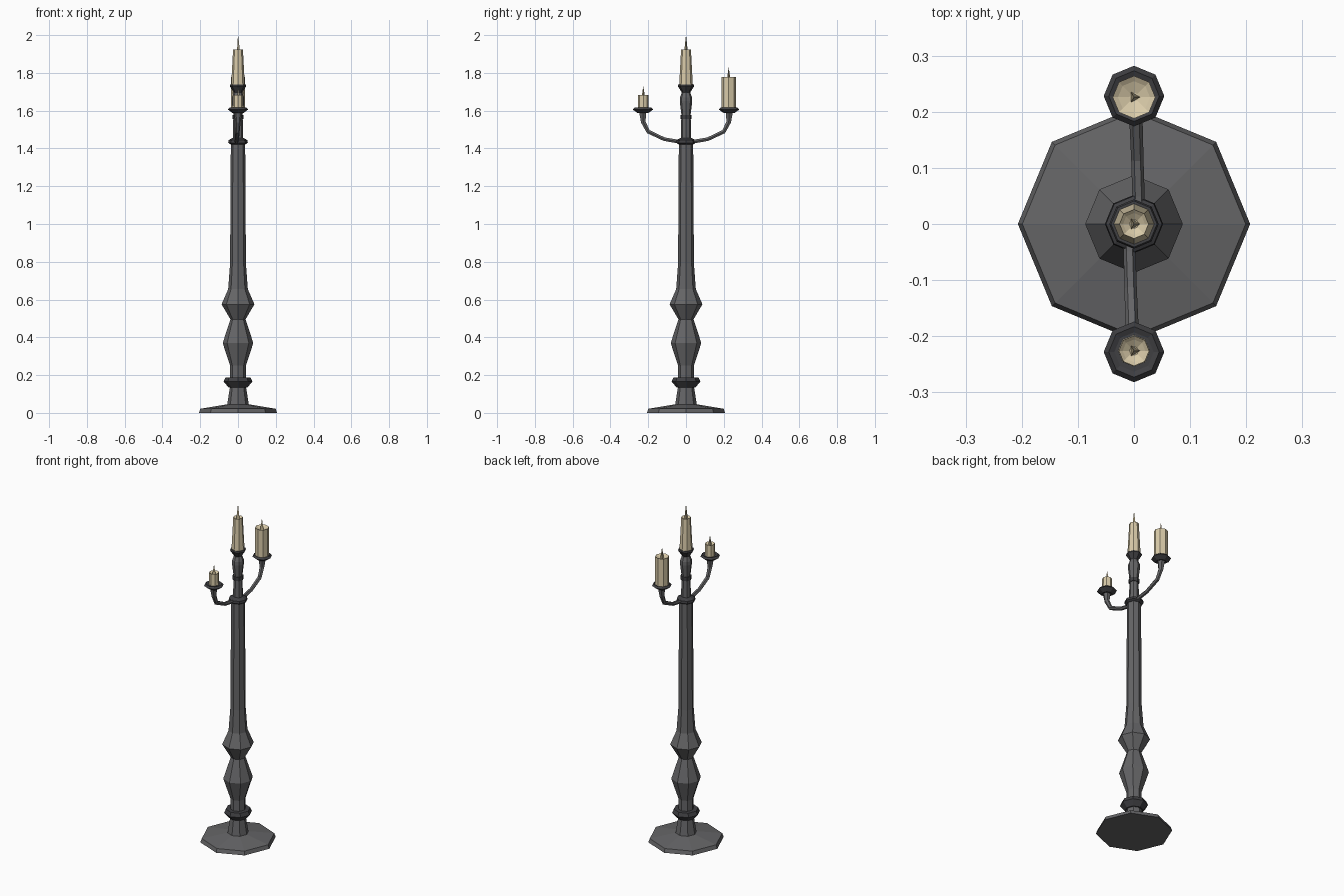
import bpy, bmesh
from math import cos, sin, tau
from mathutils import Vector

if "Cube" in bpy.data.objects:
    bpy.data.objects.remove(bpy.data.objects["Cube"])


def material(name, rgb):
    m = bpy.data.materials.new(name)
    m.diffuse_color = (*rgb, 1)
    m.use_nodes = True
    m.node_tree.nodes["Principled BSDF"].inputs["Base Color"].default_value = m.diffuse_color
    return m


IRON = material("iron grey", (0.13, 0.13, 0.135))
DARK = material("dark iron", (0.05, 0.05, 0.055))
WAX = material("cream wax", (0.70, 0.60, 0.40))
WICK = material("tan wick", (0.50, 0.42, 0.26))


def skin(name, rings, mat):
    """Join equal-sized rings of points with flat faces and cap both ends."""
    bm = bmesh.new()
    loops = [[bm.verts.new(p) for p in ring] for ring in rings]
    n = len(loops[0])
    for a, b in zip(loops, loops[1:]):
        for i in range(n):
            j = (i + 1) % n
            bm.faces.new((a[i], a[j], b[j], b[i]))
    bm.faces.new(loops[0][::-1])
    bm.faces.new(loops[-1])
    bmesh.ops.remove_doubles(bm, verts=bm.verts, dist=1e-5)
    bmesh.ops.recalc_face_normals(bm, faces=bm.faces)
    me = bpy.data.meshes.new(name)
    bm.to_mesh(me)
    bm.free()
    me.materials.append(mat)
    ob = bpy.data.objects.new(name, me)
    bpy.context.collection.objects.link(ob)
    return ob


def lathe(name, profile, mat, y=0, sides=8):
    """Turn a (radius, z) profile around a vertical axis at the given y."""
    return skin(name, [[(r * cos(tau * i / sides), y + r * sin(tau * i / sides), z)
                        for i in range(sides)] for r, z in profile], mat)


def arm(name, path, mat, sides=6):
    """Sweep a tube along (x, y, z, radius) points lying close to the yz plane."""
    pts = [Vector(p[:3]) for p in path]
    rings = []
    for k, p in enumerate(pts):
        t = (pts[min(k + 1, len(pts) - 1)] - pts[max(k - 1, 0)]).normalized()
        u = Vector((1, 0, 0))
        v = t.cross(u).normalized()
        r = path[k][3]
        rings.append([p + r * (cos(tau * i / sides) * u + sin(tau * i / sides) * v)
                      for i in range(sides)])
    return skin(name, rings, mat)


def candle(name, y, z0, z1, r0, r1, tip):
    """Candle with a slightly hollow top and a three-sided pointed wick."""
    lathe(name, [(r0, z0), (r1, z1), (r1 * 0.75, z1 - 0.006), (0.008, z1 - 0.014)], WAX, y)
    lathe(name + "_wick", [(0.011, z1 - 0.015), (0.0005, tip)], WICK, y, 3)


# base and turned column
lathe("base", [(0.207, 0), (0.199, 0.022), (0.06, 0.045)], IRON)
lathe("foot_stem", [(0.058, 0.04), (0.042, 0.14)], IRON)
lathe("foot_collar", [(0.05, 0.135), (0.076, 0.165), (0.067, 0.187), (0.04, 0.187)], DARK)
lathe("column", [(0.042, 0.18), (0.042, 0.25), (0.081, 0.37), (0.04, 0.495), (0.087, 0.575),
                 (0.052, 0.655), (0.042, 0.79), (0.038, 1.43)], IRON)
lathe("column_ring", [(0.04, 1.422), (0.052, 1.43), (0.05, 1.444), (0.03, 1.455)], DARK)

# upper stem with ring, bulb and central cup
lathe("upper_stem", [(0.027, 1.45), (0.025, 1.56)], IRON)
lathe("upper_ring", [(0.03, 1.555), (0.03, 1.578)], DARK)
lathe("upper_bulb", [(0.024, 1.575), (0.033, 1.65), (0.032, 1.67), (0.021, 1.70)], IRON)
lathe("centre_cup", [(0.021, 1.695), (0.044, 1.73), (0.041, 1.738)], DARK)
candle("centre_candle", 0, 1.735, 1.925, 0.036, 0.026, 2.0)

# side arms with cups, mirrored by a half turn
for s, side in ((1, "back"), (-1, "front")):
    arm(side + "_arm", [(s * x, s * y, z, r) for x, y, z, r in (
        (0.008, 0.02, 1.436, 0.011), (0.008, 0.05, 1.438, 0.011), (0.006, 0.115, 1.449, 0.011),
        (0.003, 0.2, 1.489, 0.012), (0.0, 0.226, 1.54, 0.014), (0.0, 0.229, 1.592, 0.022))], IRON)
    lathe(side + "_cup", [(0.028, 1.587), (0.054, 1.606), (0.045, 1.616), (0.035, 1.612)],
          DARK, s * 0.228)
candle("back_candle", 0.226, 1.61, 1.778, 0.038, 0.038, 1.828)
candle("front_candle", -0.226, 1.61, 1.682, 0.028, 0.027, 1.728)
